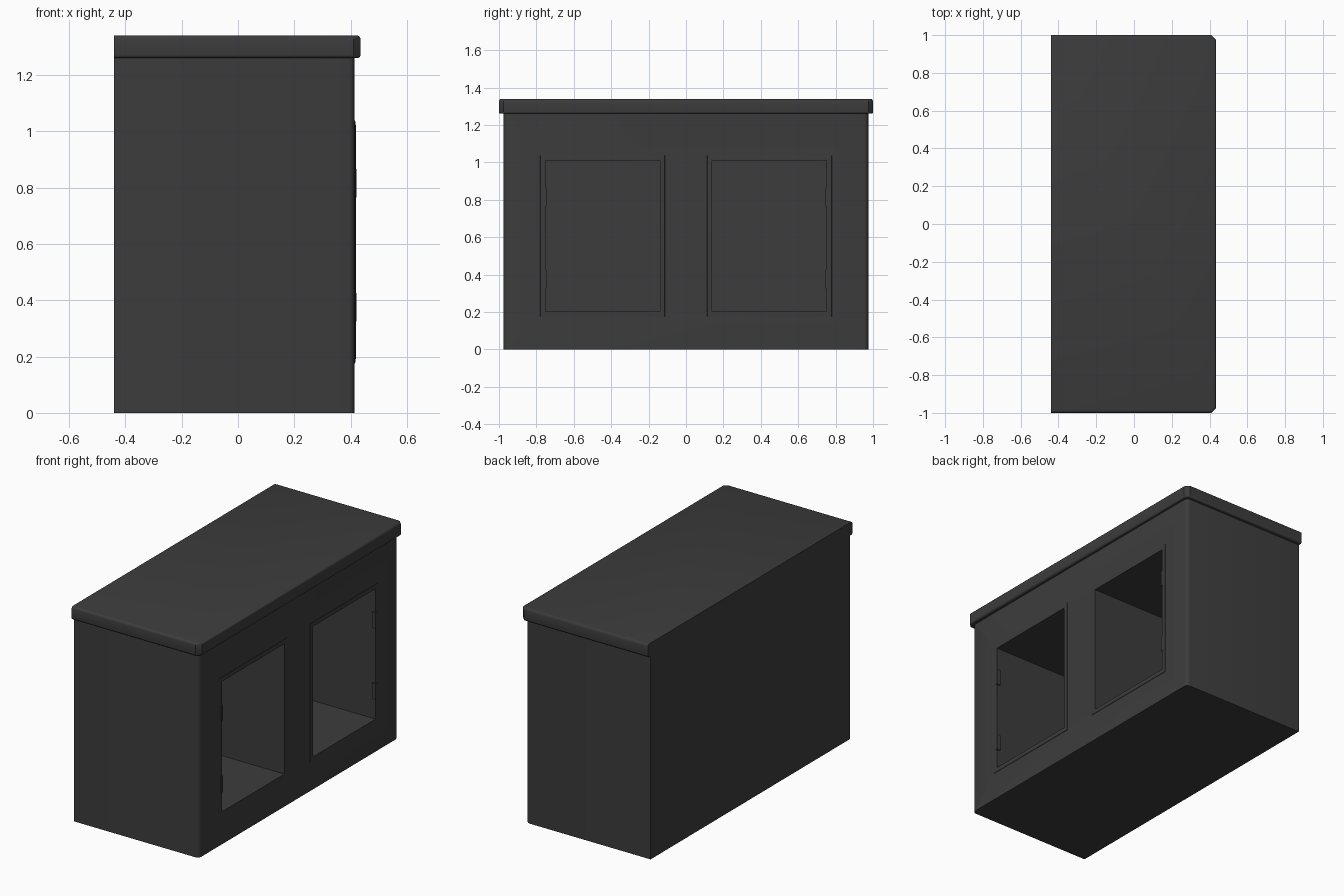
import bpy, bmesh

if "Cube" in bpy.data.objects:
    bpy.data.objects.remove(bpy.data.objects["Cube"])

charcoal = bpy.data.materials.new("charcoal")
charcoal.diffuse_color = (0.045, 0.045, 0.045, 1)
charcoal.use_nodes = True
charcoal.node_tree.nodes["Principled BSDF"].inputs["Base Color"].default_value = charcoal.diffuse_color


def finish(name, bm, smooth=True):
    bmesh.ops.recalc_face_normals(bm, faces=bm.faces[:])
    me = bpy.data.meshes.new(name)
    bm.to_mesh(me)
    bm.free()
    ob = bpy.data.objects.new(name, me)
    bpy.context.collection.objects.link(ob)
    me.materials.append(charcoal)
    if smooth:
        bpy.ops.object.select_all(action='DESELECT')
        ob.select_set(True)
        bpy.context.view_layer.objects.active = ob
        bpy.ops.object.shade_smooth_by_angle(angle=0.7)
    return ob


def prism(outline, z0, z1):
    bm = bmesh.new()
    face = bm.faces.new([bm.verts.new((x, y, z0)) for x, y in outline])
    up = bmesh.ops.extrude_face_region(bm, geom=[face])
    verts = [g for g in up['geom'] if isinstance(g, bmesh.types.BMVert)]
    bmesh.ops.translate(bm, verts=verts, vec=(0, 0, z1 - z0))
    return bm


def box(lo, hi):
    return prism([(lo[0], lo[1]), (hi[0], lo[1]), (hi[0], hi[1]), (lo[0], hi[1])], lo[2], hi[2])


BACK, FACE = -0.44, 0.414
Y0, Y1, Z0, Z1 = 0.14, 0.752, 0.203, 1.01   # door opening

# Cabinet body with small rounded front corners
bm = box((BACK, -0.975, 0), (FACE, 0.975, 1.262))
corners = [e for e in bm.edges if all(v.co.x > 0 for v in e.verts)
           and abs(e.verts[0].co.z - e.verts[1].co.z) > 1]
bmesh.ops.bevel(bm, geom=corners, offset=0.024, segments=3, profile=0.5, affect='EDGES')
body = finish("cabinet_body", bm)

# Countertop: clipped front corners, rounded rim, flush flat back
x1, c = 0.435, 0.025
bm = prism([(BACK, -1), (x1 - c, -1), (x1, -1 + c), (x1, 1 - c), (x1 - c, 1), (BACK, 1)], 1.26, 1.34)
for z, r in ((1.34, 0.014), (1.26, 0.01)):
    rim = [e for e in bm.edges if all(abs(v.co.z - z) < 1e-4 for v in e.verts)
           and max(v.co.x for v in e.verts) > 0]
    bmesh.ops.bevel(bm, geom=rim, offset=r, segments=3, profile=0.5, affect='EDGES')
finish("countertop", bm)


def ring_frame(name, s):
    # raised, softly sloped frame around an opening
    bm = bmesh.new()
    rings = []
    for off, x in ((0.03, 0.410), (0.026, 0.416), (0.012, 0.418), (0, 0.416), (0, 0.405)):
        pts = [(Y0 - off, Z0 - off), (Y1 + off, Z0 - off), (Y1 + off, Z1 + off), (Y0 - off, Z1 + off)]
        rings.append([bm.verts.new((x, s * y, z)) for y, z in pts])
    for a, b in zip(rings, rings[1:]):
        for i in range(4):
            j = (i + 1) % 4
            bm.faces.new((a[i], a[j], b[j], b[i]))
    return finish(name, bm)


for side, s in (("left", -1), ("right", 1)):
    # Deep compartment cut from the front
    ya, yb = sorted((s * Y0, s * Y1))
    cutter = finish(side + "_compartment_cutter", box((-0.42, ya, Z0), (0.6, yb, Z1)), False)
    cutter.hide_render = True
    cutter.hide_viewport = True
    mod = body.modifiers.new("compartment", 'BOOLEAN')
    mod.operation = 'DIFFERENCE'
    mod.solver = 'EXACT'
    mod.object = cutter

    ring_frame(side + "_opening_frame", s)

    # Hinge plates on the outer edge
    for level, z in (("lower", 0.375), ("upper", 0.815)):
        ya, yb = sorted((s * 0.745, s * 0.763))
        finish(f"{side}_{level}_hinge", box((0.395, ya, z - 0.05), (0.42, yb, z + 0.05)), False)
